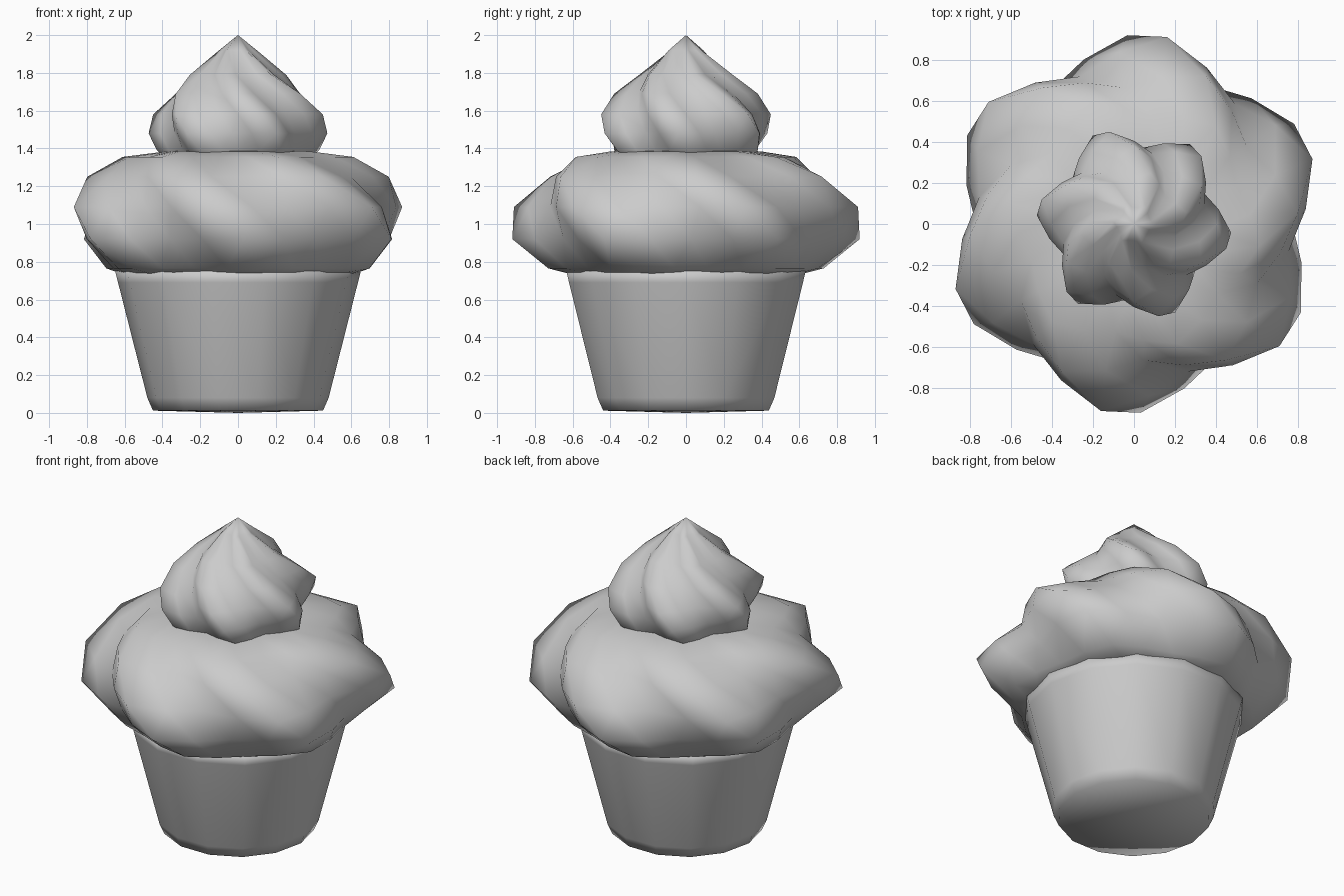
import bpy, bmesh
from math import sin, cos, radians, pi

if "Cube" in bpy.data.objects:
    bpy.data.objects.remove(bpy.data.objects["Cube"])


def loft(name, rings):
    """Skin a list of closed rings; a one-point ring is a tip."""
    bm = bmesh.new()
    loops = [[bm.verts.new(p) for p in ring] for ring in rings]
    for a, b in zip(loops, loops[1:]):
        n = max(len(a), len(b))
        for i in range(n):
            j = (i + 1) % n
            if len(a) == 1:
                bm.faces.new((a[0], b[j], b[i]))
            elif len(b) == 1:
                bm.faces.new((a[i], a[j], b[0]))
            else:
                bm.faces.new((a[i], a[j], b[j], b[i]))
    bmesh.ops.recalc_face_normals(bm, faces=bm.faces)
    bmesh.ops.triangulate(bm, faces=bm.faces, quad_method='SHORT_EDGE')
    for f in bm.faces:
        f.smooth = True
    me = bpy.data.meshes.new(name)
    bm.to_mesh(me)
    bm.free()
    ob = bpy.data.objects.new(name, me)
    bpy.context.collection.objects.link(ob)
    return ob


def circle(r, z, n=14):
    return [(r * cos(2 * pi * i / n), r * sin(2 * pi * i / n), z) for i in range(n)]


def star(peak, valley, z, turn):
    """Six-lobed ring: peaks, valleys and the flank midpoints between them."""
    pts = []
    mid = (peak + valley) / 2 - 0.005
    for i in range(24):
        r = (peak, mid, valley, mid)[i % 4]
        a = radians(turn + 15 * i)
        pts.append((r * cos(a), r * sin(a), z))
    return pts


# tapered cup with a softened base edge
loft("cup", [[(0, 0, 0)], circle(0.45, 0.012), circle(0.48, 0.08),
             circle(0.635, 0.69), circle(0.65, 0.75), [(0, 0, 0.80)]])

# lower frosting tier: wide twisted star
lower = [(0.62, 0.61, 0.735, 44), (0.74, 0.67, 0.765, 40), (0.92, 0.765, 0.92, 32),
         (0.925, 0.765, 1.09, 20), (0.80, 0.665, 1.25, 4), (0.62, 0.53, 1.355, -10),
         (0.40, 0.36, 1.385, -20)]
loft("lower_frosting", [[(0, 0, 0.74)]] + [star(*s) for s in lower] + [[(0, 0, 1.39)]])

# upper frosting swirl rising to a tip
upper = [(0.36, 0.30, 1.33, 6), (0.43, 0.345, 1.39, 2), (0.475, 0.37, 1.48, -5),
         (0.465, 0.355, 1.58, -15), (0.38, 0.29, 1.69, -30), (0.26, 0.205, 1.79, -48),
         (0.10, 0.08, 1.92, -66)]
loft("upper_swirl", [[(0, 0, 1.33)]] + [star(*s) for s in upper] + [[(0, 0, 2.0)]])
